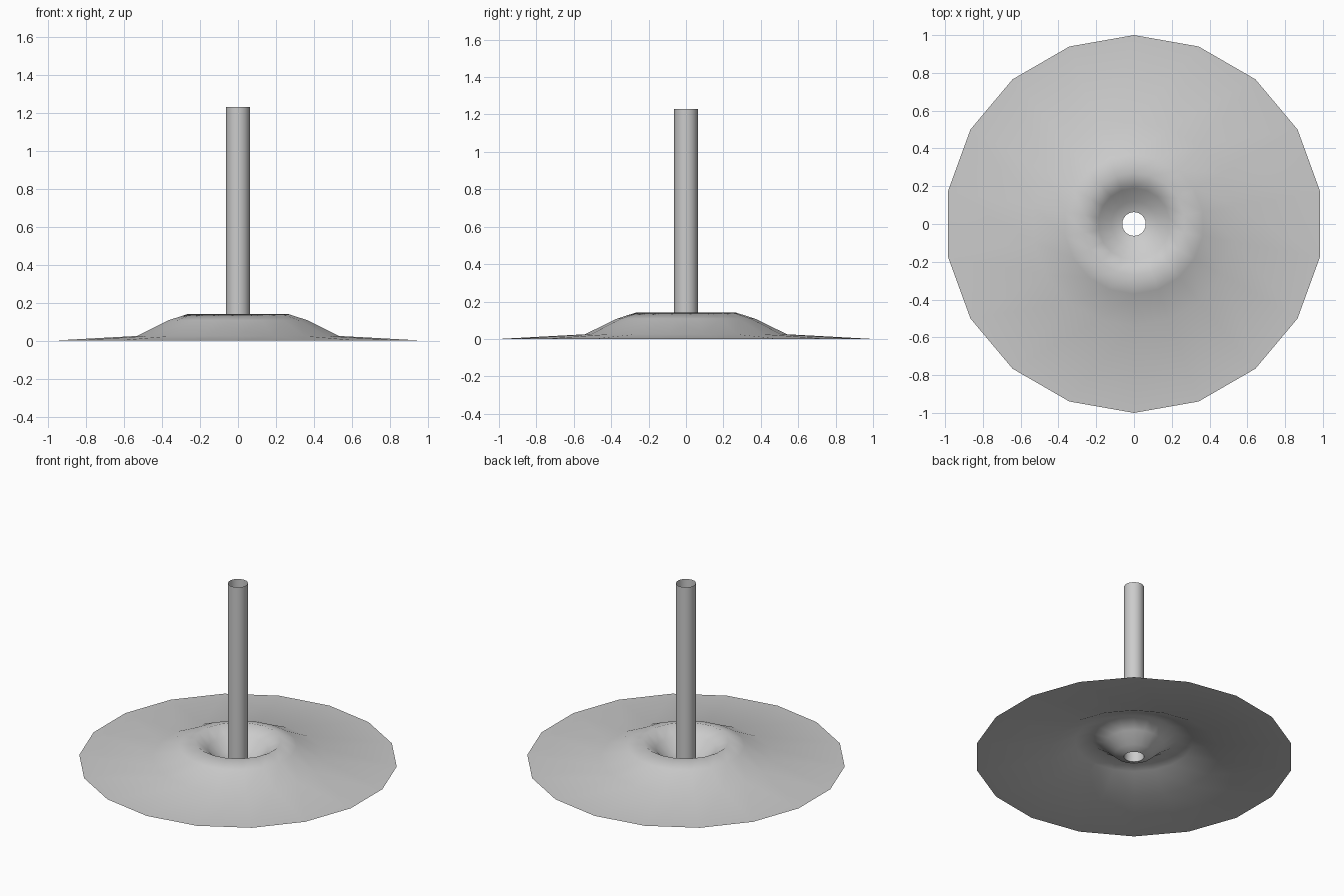
import bpy, bmesh, math

if "Cube" in bpy.data.objects:
    bpy.data.objects.remove(bpy.data.objects["Cube"])

SIDES = 18


def lathe(name, profile):
    """Spin an open (radius, z) profile around z into a smooth open sheet."""
    bm = bmesh.new()
    rings = []
    for r, z in profile:
        ring = []
        for i in range(SIDES):
            a = math.pi / 2 + 2 * math.pi * i / SIDES
            ring.append(bm.verts.new((r * math.cos(a), r * math.sin(a), z)))
        rings.append(ring)
    for outer, inner in zip(rings, rings[1:]):
        for i in range(SIDES):
            j = (i + 1) % SIDES
            f = bm.faces.new((outer[i], outer[j], inner[j], inner[i]))
            f.smooth = True
    me = bpy.data.meshes.new(name)
    bm.to_mesh(me)
    bm.free()
    ob = bpy.data.objects.new(name, me)
    bpy.context.collection.objects.link(ob)
    return ob


# Thin skirt rising to a rounded rim, then dipping into a central crater
lathe("cratered_base", [(1.0, 0.0), (0.54, 0.025), (0.37, 0.108), (0.27, 0.14),
                        (0.19, 0.085), (0.12, 0.02), (0.063, 0.0)])

# Open hollow jet standing in the crater
lathe("central_tube", [(0.063, 0.0), (0.063, 1.23)])
